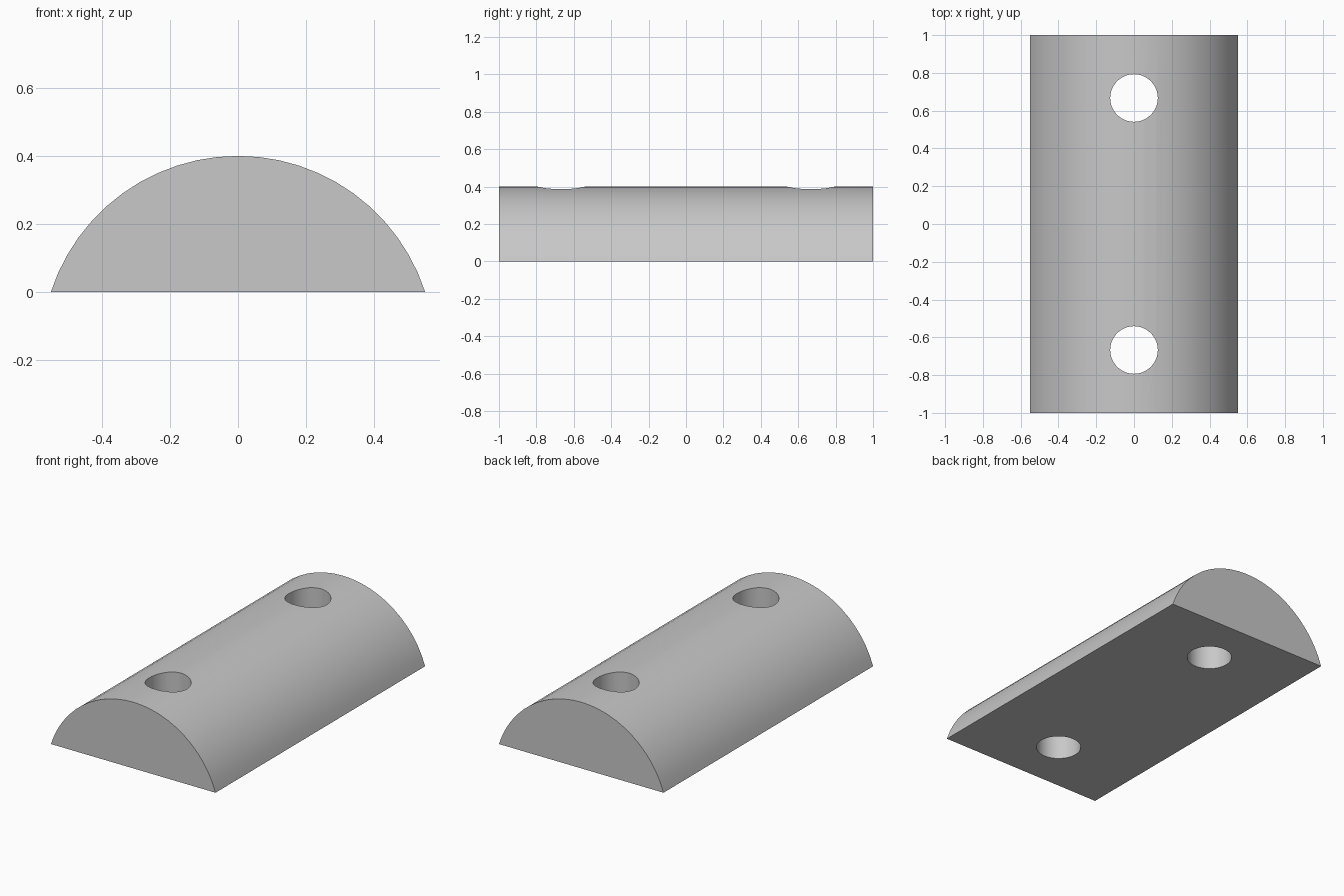
import bpy, bmesh, math

HALF_WIDTH, HEIGHT, LENGTH = 0.55, 0.40, 2.0
HOLE_RADIUS, HOLE_Y = 0.126, 0.667
ARC_STEPS = 24

old = bpy.data.objects.get("Cube")
if old:
    bpy.data.objects.remove(old, do_unlink=True)

# Single grey material
grey = bpy.data.materials.new("plain grey")
grey.use_nodes = True
colour = (0.58, 0.58, 0.58, 1.0)
grey.diffuse_color = colour
grey.node_tree.nodes["Principled BSDF"].inputs["Base Color"].default_value = colour

# Rounded bar: circular-segment profile extruded along y
radius = (HALF_WIDTH ** 2 + HEIGHT ** 2) / (2 * HEIGHT)
centre_z = HEIGHT - radius
spread = math.acos(-centre_z / radius)
bm = bmesh.new()
profile = []
for i in range(ARC_STEPS + 1):
    a = spread * (2 * i / ARC_STEPS - 1)
    profile.append(bm.verts.new((radius * math.sin(a), -LENGTH / 2,
                                 centre_z + radius * math.cos(a))))
cap = bm.faces.new(profile)
extruded = bmesh.ops.extrude_face_region(bm, geom=[cap], use_keep_orig=True)
moved = [g for g in extruded["geom"] if isinstance(g, bmesh.types.BMVert)]
bmesh.ops.translate(bm, verts=moved, vec=(0, LENGTH, 0))
bmesh.ops.recalc_face_normals(bm, faces=bm.faces)
mesh = bpy.data.meshes.new("rounded_bar")
bm.to_mesh(mesh)
bm.free()
bar = bpy.data.objects.new("rounded_bar", mesh)
bpy.context.collection.objects.link(bar)
mesh.materials.append(grey)

# Two vertical through holes
cutters = []
for name, side in (("front_hole_cutter", -1), ("back_hole_cutter", 1)):
    bpy.ops.mesh.primitive_cylinder_add(vertices=48, radius=HOLE_RADIUS, depth=2,
                                        location=(0, side * HOLE_Y, 0))
    cutter = bpy.context.object
    cutter.name = name
    cutter.hide_render = True
    cutter.data.materials.append(grey)
    cut = bar.modifiers.new(name, "BOOLEAN")
    cut.operation, cut.solver, cut.object = "DIFFERENCE", "EXACT", cutter
    cutters.append(cutter)

# Apply the cuts, discard the cutters, and smooth the curved faces
bpy.ops.object.select_all(action="DESELECT")
bar.select_set(True)
bpy.context.view_layer.objects.active = bar
for cutter in cutters:
    bpy.ops.object.modifier_apply(modifier=cutter.name)
    bpy.data.objects.remove(cutter, do_unlink=True)
bpy.ops.object.shade_smooth_by_angle(angle=math.radians(30))
